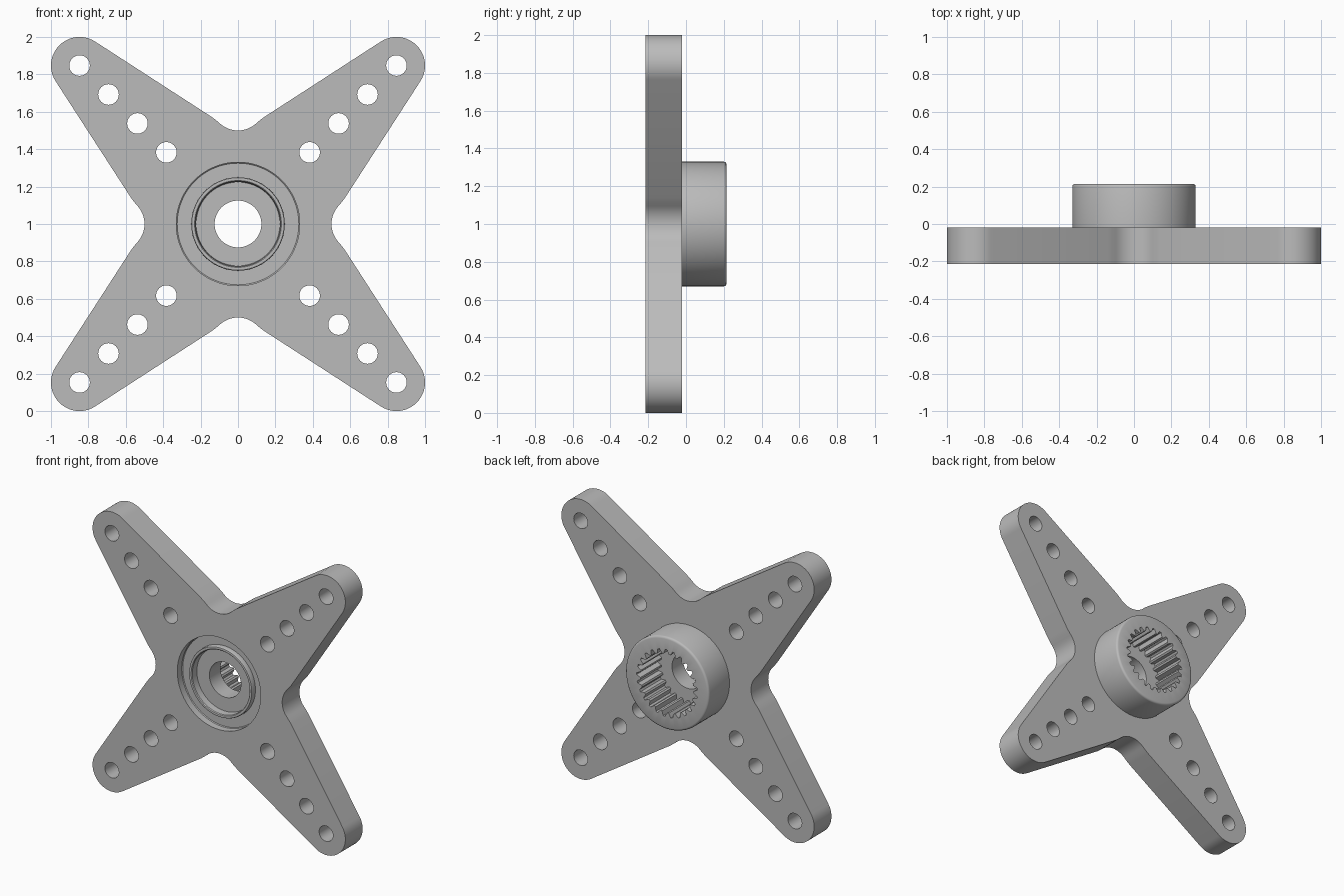
import bpy, bmesh
from math import sin, cos, radians, pi

cube = bpy.data.objects.get("Cube")
if cube:
    bpy.data.objects.remove(cube, do_unlink=True)

grey = bpy.data.materials.new("plain_grey")
grey.use_nodes = True
grey.diffuse_color = (0.5, 0.5, 0.5, 1)
grey.node_tree.nodes["Principled BSDF"].inputs["Base Color"].default_value = (0.5, 0.5, 0.5, 1)

FRONT, PLATE_BACK, BACK = -0.215, -0.02, 0.215
HUB_R = 0.33
TEETH = 25
SEGS = TEETH * 4


def circle(cx, cy, r, n):
    return [(cx + r * cos(2 * pi * i / n), cy + r * sin(2 * pi * i / n)) for i in range(n)]


def finish(obj):
    """Weld, face outward, smooth the curved faces and colour a mesh object."""
    bm = bmesh.new()
    bm.from_mesh(obj.data)
    bmesh.ops.remove_doubles(bm, verts=bm.verts, dist=0.0001)
    bmesh.ops.recalc_face_normals(bm, faces=bm.faces)
    bm.to_mesh(obj.data)
    bm.free()
    obj.data.materials.clear()
    obj.data.materials.append(grey)
    bpy.ops.object.select_all(action='DESELECT')
    obj.select_set(True)
    bpy.context.view_layer.objects.active = obj
    bpy.ops.object.shade_smooth_by_angle(angle=radians(30))


# Quarter outline: half notch, rounded arm tip, then the same half notch mirrored
NOTCH_R, TIP, TIP_R = 0.144, 0.847, 0.153
half_notch = [(NOTCH_R * sin(radians(a)), 0.5 + NOTCH_R * (1 - cos(radians(a))))
              for a in range(0, 43, 6)]
half_notch += [(0.115, 0.553), (0.14, 0.572)]
tip = [(TIP + TIP_R * cos(radians(a)), TIP + TIP_R * sin(radians(a)))
       for a in range(123, -34, -6)]
quarter = half_notch + tip + [(y, x) for x, y in reversed(half_notch)][:-1]

outline = []
for turn in range(4):
    outline += quarter
    quarter = [(y, -x) for x, y in quarter]

# Plate with four arms, each with a row of holes, and an opening for the hub
loops = [outline, circle(0, 0, HUB_R, SEGS)]
for sx in (-1, 1):
    for sy in (-1, 1):
        for i in range(4):
            d = 0.383 + 0.1547 * i
            loops.append(circle(sx * d, sy * d, 0.055, 32))

curve = bpy.data.curves.new("plate_outline", 'CURVE')
curve.dimensions = '2D'
curve.fill_mode = 'BOTH'
curve.extrude = (PLATE_BACK - FRONT) / 2
for loop in loops:
    spline = curve.splines.new('POLY')
    spline.points.add(len(loop) - 1)
    for point, (x, y) in zip(spline.points, loop):
        point.co = (x, y, 0, 1)
    spline.use_cyclic_u = True
plate = bpy.data.objects.new("four_arm_plate", curve)
bpy.context.collection.objects.link(plate)
bpy.ops.object.select_all(action='DESELECT')
plate.select_set(True)
bpy.context.view_layer.objects.active = plate
bpy.ops.object.convert(target='MESH')
plate = bpy.context.view_layer.objects.active
plate.rotation_euler = (pi / 2, 0, 0)
plate.location = (0, (FRONT + PLATE_BACK) / 2, 1)
finish(plate)

# Hub section as (radius, y): groove, raised ring, screw seat, bore, splined socket, rim
SPLINE = None
section = [
    (HUB_R, -0.165), (0.325, -0.16), (0.25, -0.16),
    (0.25, -0.192), (0.247, -0.198), (0.24, -0.2), (0.232, -0.198), (0.227, -0.192),
    (0.224, -0.145), (0.125, -0.145), (0.125, PLATE_BACK),
    (SPLINE, PLATE_BACK), (SPLINE, BACK),
    (0.315, BACK), (0.323, 0.212), (0.328, 0.207), (HUB_R, 0.2), (HUB_R, PLATE_BACK),
]
tooth = (0.24, 0.24, 0.21, 0.21)

bm = bmesh.new()
rings = []
for r, y in section:
    ring = []
    for i in range(SEGS):
        radius = tooth[i % 4] if r is SPLINE else r
        a = 2 * pi * i / SEGS
        ring.append(bm.verts.new((radius * cos(a), y, radius * sin(a))))
    rings.append(ring)
for a, b in zip(rings, rings[1:]):
    for i in range(SEGS):
        j = (i + 1) % SEGS
        bm.faces.new((a[i], a[j], b[j], b[i]))
mesh = bpy.data.meshes.new("splined_hub")
bm.to_mesh(mesh)
bm.free()
hub = bpy.data.objects.new("splined_hub", mesh)
bpy.context.collection.objects.link(hub)
hub.location = (0, 0, 1)
finish(hub)
